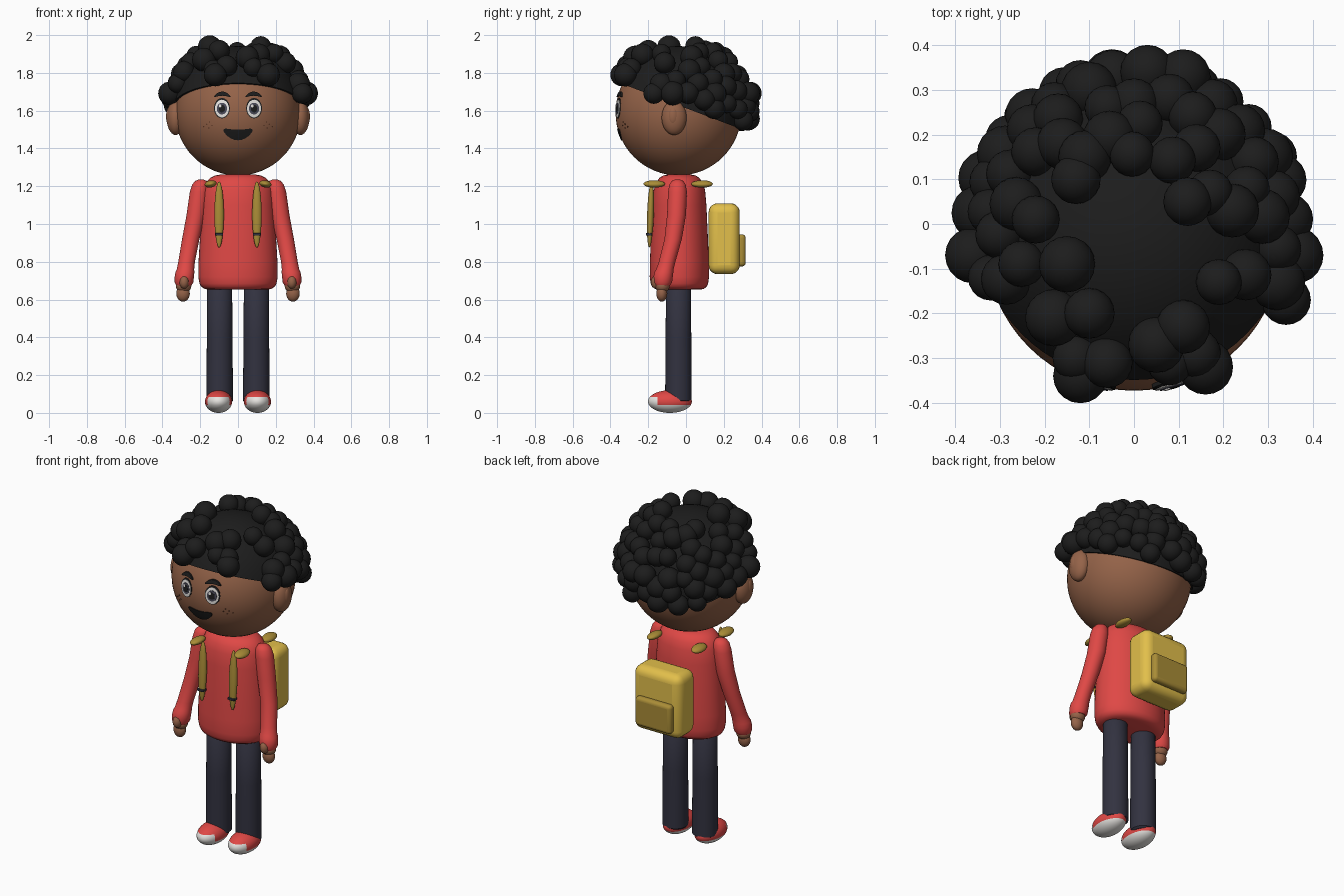
import bpy, bmesh, math, random
from mathutils import Matrix, Vector

if "Cube" in bpy.data.objects:
    bpy.data.objects.remove(bpy.data.objects["Cube"], do_unlink=True)


def material(name, r, g, b):
    mat = bpy.data.materials.new(name)
    mat.use_nodes = True
    mat.diffuse_color = (r, g, b, 1)
    shader = next(n for n in mat.node_tree.nodes if n.type == "BSDF_PRINCIPLED")
    shader.inputs["Base Color"].default_value = (r, g, b, 1)
    return mat


SKIN = material("brown skin", .30, .125, .066)
RED = material("red cloth", .74, .065, .06)
NAVY = material("dark navy denim", .032, .032, .051)
BLACK = material("black hair", .012, .012, .012)
YELLOW = material("yellow canvas", .76, .52, .07)
MUSTARD = material("mustard trim", .40, .265, .038)
WHITE = material("off white", .80, .78, .75)
GREY = material("iris grey", .07, .07, .10)
FRECKLE = material("freckle brown", .10, .036, .018)

HEAD = Vector((0, -.04, 1.59))
HEAD_RADIUS = .333


def finish(obj, *mats):
    for mat in mats:
        obj.data.materials.append(mat)
    bpy.ops.object.select_all(action="DESELECT")
    obj.select_set(True)
    bpy.context.view_layer.objects.active = obj
    bpy.ops.object.shade_smooth_by_angle(angle=math.radians(40))
    return obj


def from_bmesh(name, bm, *mats):
    bmesh.ops.recalc_face_normals(bm, faces=bm.faces)
    mesh = bpy.data.meshes.new(name)
    bm.to_mesh(mesh)
    bm.free()
    obj = bpy.data.objects.new(name, mesh)
    bpy.context.collection.objects.link(obj)
    return finish(obj, *mats)


def ellipsoid(name, center, radii, mat, tilt=(0, 0, 0), segments=32):
    bpy.ops.mesh.primitive_uv_sphere_add(segments=segments, ring_count=segments // 2,
                                         radius=1, location=center, rotation=tilt)
    obj = bpy.context.object
    obj.name = name
    obj.scale = radii
    return finish(obj, mat)


def rounded_box(name, center, size, bevel, mat):
    bpy.ops.mesh.primitive_cube_add(size=1, location=center)
    obj = bpy.context.object
    obj.name = name
    obj.data.transform(Matrix.Diagonal((*size, 1)))
    mod = obj.modifiers.new("round edges", "BEVEL")
    mod.width, mod.segments = bevel, 5
    return finish(obj, mat)


def loft(name, rings, mat, sides=32):
    """Closed tube through horizontal rings of (x, y, z, x radius, y radius)."""
    bm = bmesh.new()
    loops = []
    for x, y, z, rx, ry in rings:
        angles = [math.tau * i / sides for i in range(sides)]
        loops.append([bm.verts.new((x + rx * math.cos(a), y + ry * math.sin(a), z))
                      for a in angles])
    for low, high in zip(loops, loops[1:]):
        for i in range(sides):
            j = (i + 1) % sides
            bm.faces.new((low[i], low[j], high[j], high[i]))
    bm.faces.new(loops[0])
    bm.faces.new(loops[-1])
    return from_bmesh(name, bm, mat)


def face_plate(name, cx, cz, rx, rz, lift, mat, bend=0, sides=28):
    """Thin oval wrapped on the face; bend raises or lowers its two ends."""
    bm = bmesh.new()

    def point(scale, angle, height):
        u = scale * math.cos(angle)
        x, z = cx + rx * u, cz + rz * scale * math.sin(angle) + bend * u * u
        depth = (HEAD_RADIUS + height) ** 2 - x * x - (z - HEAD.z) ** 2
        return bm.verts.new((x, HEAD.y - math.sqrt(depth), z))

    middle = point(0, 0, lift)
    steps = ((.35, lift), (.7, lift), (1, lift), (1, -.003))
    rings = [[point(s, math.tau * i / sides, h) for i in range(sides)] for s, h in steps]
    for i in range(sides):
        j = (i + 1) % sides
        bm.faces.new((middle, rings[0][i], rings[0][j]))
        for a, b in zip(rings, rings[1:]):
            bm.faces.new((a[i], b[i], b[j], a[j]))
    return from_bmesh(name, bm, mat)


# Head and mouth
ellipsoid("head", HEAD, (HEAD_RADIUS,) * 3, SKIN, segments=64)
face_plate("mouth", 0, 1.471, .077, .028, .004, BLACK, bend=.026)

# Hair cap, cut along a line sloping down to the nape
HAIR_SLOPE = .38


def hairline(y):
    return 1.75 - HAIR_SLOPE * (y + .36)


bm = bmesh.new()
bmesh.ops.create_uvsphere(bm, u_segments=64, v_segments=32, radius=1,
                          matrix=Matrix.Translation(HEAD) @ Matrix.Diagonal((.345, .345, .352, 1)))
cut = bmesh.ops.bisect_plane(bm, geom=bm.verts[:] + bm.edges[:] + bm.faces[:],
                             plane_co=(0, 0, hairline(0)), plane_no=(0, HAIR_SLOPE, 1),
                             clear_inner=True)
rim = [e for e in cut["geom_cut"] if isinstance(e, bmesh.types.BMEdge)]
bmesh.ops.holes_fill(bm, edges=rim, sides=0)
from_bmesh("hair_cap", bm, BLACK)

# Curls: placed ones frame the bare crown, in hundredths, and the rest fill back and sides
crown = [(-18, -21), (-10, -20), (-13, -30), (-12, -34), (-6, -31), (5, -27), (11, -23),
         (19, -13), (8, -31), (14, -29), (16, -32), (-22, 1), (-15, -9), (-13, 10),
         (-11, 15), (-16, 18), (12, 5), (17, 7), (22, 3), (14, 17), (19, 20),
         (-32, -12), (-36, -7), (32, -13), (34, -17), (36, -7), (0, 27), (8, 30),
         (3, 34), (11, 33), (-6, 26), (-10, 30)]
centers = []
for px, py in crown:
    x, y = px / 100, py / 100
    rest = 1 - (x * x + (y - HEAD.y) ** 2) / .36 ** 2
    z = HEAD.z + .385 * math.sqrt(max(rest, .07))
    centers.append(Vector((x, y, max(z, 1.79) if y < -.25 else z)))
random.seed(4)
for attempt in range(6000):
    d = Vector([random.gauss(0, 1) for axis in range(3)]).normalized()
    p = HEAD + Vector((d.x * .36, d.y * .373, d.z * .38))
    back = p.y > .14 and p.z < 1.92
    side = abs(p.x) > .25 and p.y > -.17
    if (back or side) and p.z > hairline(p.y) + .045:
        if all((p - c).length > .07 for c in centers):
            centers.append(p)
bm = bmesh.new()
for c in centers:
    bmesh.ops.create_icosphere(bm, subdivisions=3, radius=random.uniform(.05, .064),
                               matrix=Matrix.Translation(c))
from_bmesh("hair_curls", bm, BLACK)

# Shirt body
shirt = [(.652, .15, .105), (.656, .175, .128), (.667, .194, .144), (.685, .204, .152),
         (.72, .21, .157),
         (.80, .209, .156), (.95, .2, .15), (1.1, .192, .143), (1.18, .185, .136),
         (1.22, .17, .122), (1.245, .145, .105), (1.257, .12, .085), (1.262, .09, .06)]
loft("shirt", [(0, -.035, z, rx, ry) for z, rx, ry in shirt], RED, sides=48)

# Backpack
rounded_box("backpack", (0, .202, .922), (.31, .165, .375), .048, YELLOW)
rounded_box("backpack_pocket", (0, .293, .86), (.235, .046, .17), .02, MUSTARD)

# Everything that comes in pairs
arm = [(.195, -.045, 1.236, .012), (.196, -.045, 1.228, .03), (.199, -.045, 1.21, .043),
       (.205, -.045, 1.17, .05), (.222, -.05, 1.05, .05), (.25, -.068, .92, .046),
       (.272, -.1, .8, .044), (.278, -.112, .76, .046), (.281, -.117, .745, .05),
       (.284, -.121, .72, .051), (.286, -.123, .69, .049), (.287, -.124, .675, .04)]
leg = [(.663, .06), (.655, .066), (.4, .068), (.13, .07), (.065, .07), (.055, .06)]
freckles = [(.138, 1.522), (.155, 1.508), (.165, 1.528), (.182, 1.515), (.15, 1.54)]

for side, s in (("left", 1), ("right", -1)):
    # Ears
    ellipsoid(side + "_ear", (s * .33, -.063, 1.563), (.048, .066, .092), SKIN)
    ellipsoid(side + "_inner_ear", (s * .364, -.068, 1.57), (.017, .027, .047), SKIN, segments=24)

    # Eyes, brows and freckles
    ex, ez = s * .085, 1.613
    face_plate(side + "_eye_outline", ex, ez, .042, .054, .002, BLACK)
    face_plate(side + "_eye_white", ex, ez - .002, .037, .047, .004, WHITE)
    face_plate(side + "_iris", ex, ez - .002, .027, .031, .006, GREY)
    face_plate(side + "_pupil", ex, ez - .002, .017, .02, .0075, BLACK)
    face_plate(side + "_eye_glint", ex - .01, ez + .012, .007, .008, .009, WHITE)
    face_plate(side + "_brow", s * .083, 1.69, .043, .011, .008, BLACK, bend=-.016)
    for x, z in freckles:
        face_plate(side + "_freckle", s * x, z, .0035, .0035, .002, FRECKLE, sides=10)

    # Sleeve and hand
    loft(side + "_sleeve", [(s * x, y, z, r, r) for x, y, z, r in arm], RED)
    ellipsoid(side + "_palm", (s * .288, -.125, .672), (.041, .038, .036), SKIN, segments=24)
    ellipsoid(side + "_fingers", (s * .291, -.128, .632), (.036, .029, .043), SKIN, segments=24)
    ellipsoid(side + "_thumb", (s * .285, -.158, .692), (.025, .028, .035), SKIN, segments=24)

    # Backpack straps
    for end, y in (("front", -.168), ("back", .085)):
        ellipsoid(f"{side}_{end}_shoulder_strap", (s * .145, y, 1.212), (.032, .057, .019),
                  MUSTARD, tilt=(0, s * math.radians(10), 0))
    ellipsoid(side + "_chest_strap", (s * .1, -.188, 1.05), (.025, .018, .175), MUSTARD,
              tilt=(math.radians(-2), 0, 0))
    rounded_box(side + "_strap_band", (s * .1, -.196, .945), (.042, .032, .013), .003, NAVY)

    # Trouser leg
    loft(side + "_leg", [(s * .097, -.04, z, r, r) for z, r in leg], NAVY)

    # Shoe with pale sole and toe cap
    bm = bmesh.new()
    bmesh.ops.create_uvsphere(bm, u_segments=40, v_segments=24, radius=1,
                              matrix=Matrix.Translation((s * .103, -.085, .06))
                              @ Matrix.Diagonal((.072, .116, .06, 1)))
    for point, normal in (((0, 0, .042), (0, 0, 1)), ((0, 0, .085), (0, 0, 1)),
                          ((0, -.15, 0), (0, 1, 0))):
        bmesh.ops.bisect_plane(bm, geom=bm.verts[:] + bm.edges[:] + bm.faces[:],
                               plane_co=point, plane_no=normal)
    for face in bm.faces:
        c = face.calc_center_median()
        face.material_index = int(c.z < .042 or (c.y < -.15 and c.z < .085))
    from_bmesh(side + "_shoe", bm, RED, WHITE)
